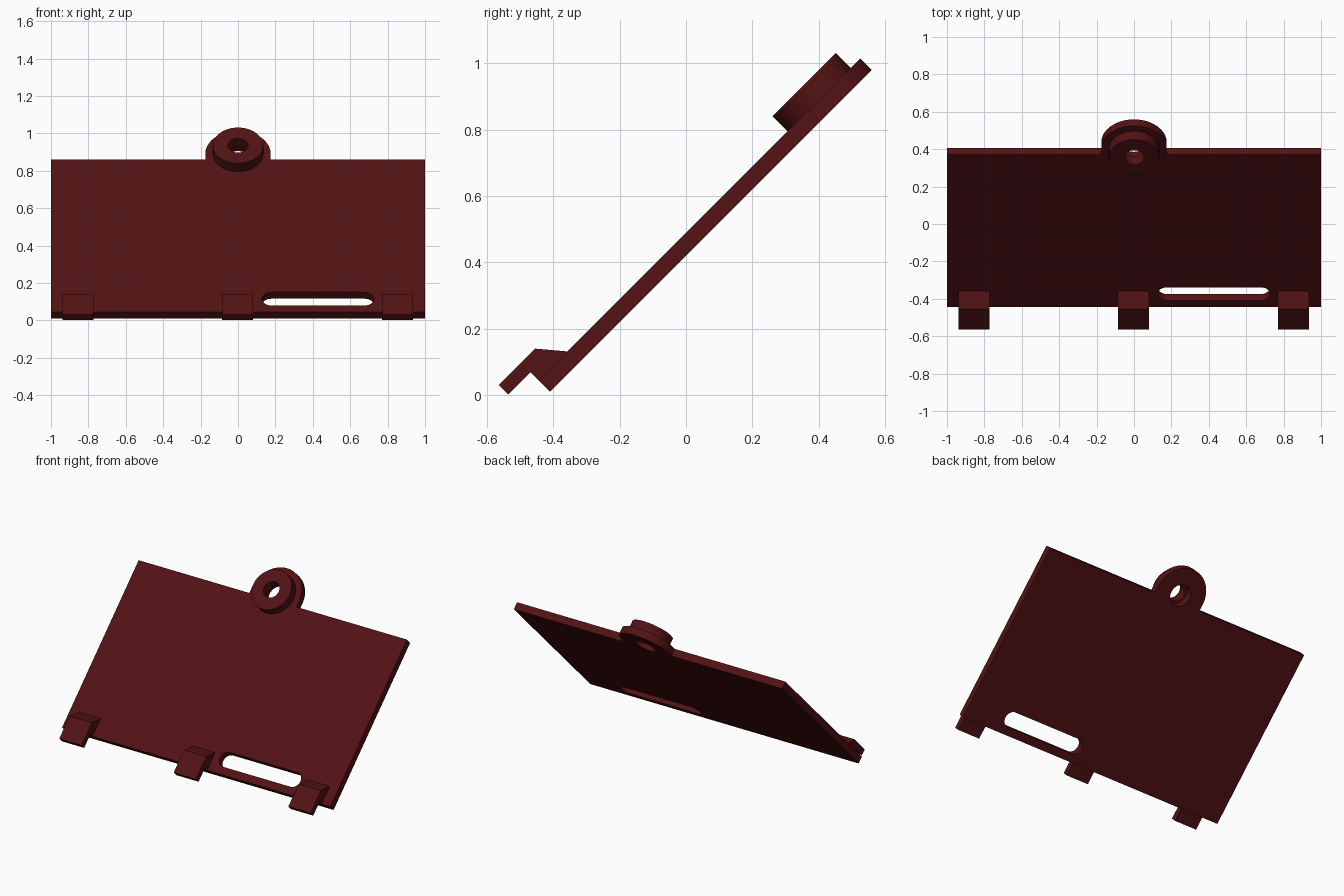
import bpy, bmesh, math
from math import pi, cos, sin

if "Cube" in bpy.data.objects:
    bpy.data.objects.remove(bpy.data.objects["Cube"])

# Everything is laid out flat (x across, y up the slope, z normal) then tilted 45 degrees
TILT = (pi / 4, 0, 0)
BACK, FACE, BOSS_TOP = 0.297, 0.346, 0.410
BOTTOM, TOP, EYE_Y = -0.283, 0.870, 0.913

mat = bpy.data.materials.new("dark_red")
mat.diffuse_color = (0.085, 0.006, 0.007, 1)
mat.use_nodes = True
mat.node_tree.nodes["Principled BSDF"].inputs["Base Color"].default_value = mat.diffuse_color


def arc(cx, cy, r, a0, a1, n):
    return [(cx + r * cos(a0 + (a1 - a0) * i / n), cy + r * sin(a0 + (a1 - a0) * i / n))
            for i in range(n + 1)]


def circle(cx, cy, r, n=48):
    return arc(cx, cy, r, 0, 2 * pi, n)[:-1]


def finish(obj):
    obj.data.materials.append(mat)
    obj.rotation_euler = TILT
    bpy.ops.object.select_all(action='DESELECT')
    obj.select_set(True)
    bpy.context.view_layer.objects.active = obj
    if obj.type == 'CURVE':
        bpy.ops.object.convert(target='MESH')
    bpy.ops.object.shade_smooth_by_angle(angle=math.radians(30))


def sheet(name, loops, z0, z1):
    """Filled outline with holes, extruded from z0 to z1."""
    cu = bpy.data.curves.new(name, 'CURVE')
    cu.dimensions = '2D'
    cu.fill_mode = 'BOTH'
    cu.extrude = (z1 - z0) / 2
    for pts in loops:
        sp = cu.splines.new('POLY')
        sp.points.add(len(pts) - 1)
        for p, (x, y) in zip(sp.points, pts):
            p.co = (x, y, 0, 1)
        sp.use_cyclic_u = True
    obj = bpy.data.objects.new(name, cu)
    bpy.context.collection.objects.link(obj)
    c = (z0 + z1) / 2
    obj.location = (0, -c * sin(pi / 4), c * cos(pi / 4))
    finish(obj)


def hook(name, x0, x1, profile):
    """Side profile (slope, normal) extruded across x."""
    bm = bmesh.new()
    f = bm.faces.new([bm.verts.new((x0, y, z)) for y, z in profile])
    ext = bmesh.ops.extrude_face_region(bm, geom=[f])
    bmesh.ops.translate(bm, vec=(x1 - x0, 0, 0),
                        verts=[v for v in ext["geom"] if isinstance(v, bmesh.types.BMVert)])
    bmesh.ops.recalc_face_normals(bm, faces=bm.faces)
    me = bpy.data.meshes.new(name)
    bm.to_mesh(me)
    bm.free()
    obj = bpy.data.objects.new(name, me)
    bpy.context.collection.objects.link(obj)
    finish(obj)


# Cover plate with rounded eyelet tab, finger slot and screw recess
outline = [(-1, BOTTOM), (1, BOTTOM), (1, TOP)] + arc(0, EYE_Y, 0.175, 0, pi, 32)
outline.insert(3, (0.175, TOP))
outline += [(-0.175, TOP), (-1, TOP)]
slot = arc(0.677, -0.183, 0.05, -pi / 2, pi / 2, 16) + arc(0.178, -0.183, 0.05, pi / 2, 3 * pi / 2, 16)
sheet("cover_plate", [outline, slot, circle(0, EYE_Y, 0.07)], BACK, FACE)

# Raised boss around the screw hole
sheet("screw_boss", [circle(0, EYE_Y, 0.135), circle(0, EYE_Y, 0.054)], FACE, BOSS_TOP)

# Three stepped hooks along the lower edge
HOOK = [(-0.160, FACE), (-0.222, 0.420), (-0.377, 0.420), (-0.377, 0.380),
        (BOTTOM, 0.380), (BOTTOM, FACE)]
for side, x in (("left", -0.855), ("middle", -0.002), ("right", 0.853)):
    hook(side + "_hook", x - 0.083, x + 0.083, HOOK)
